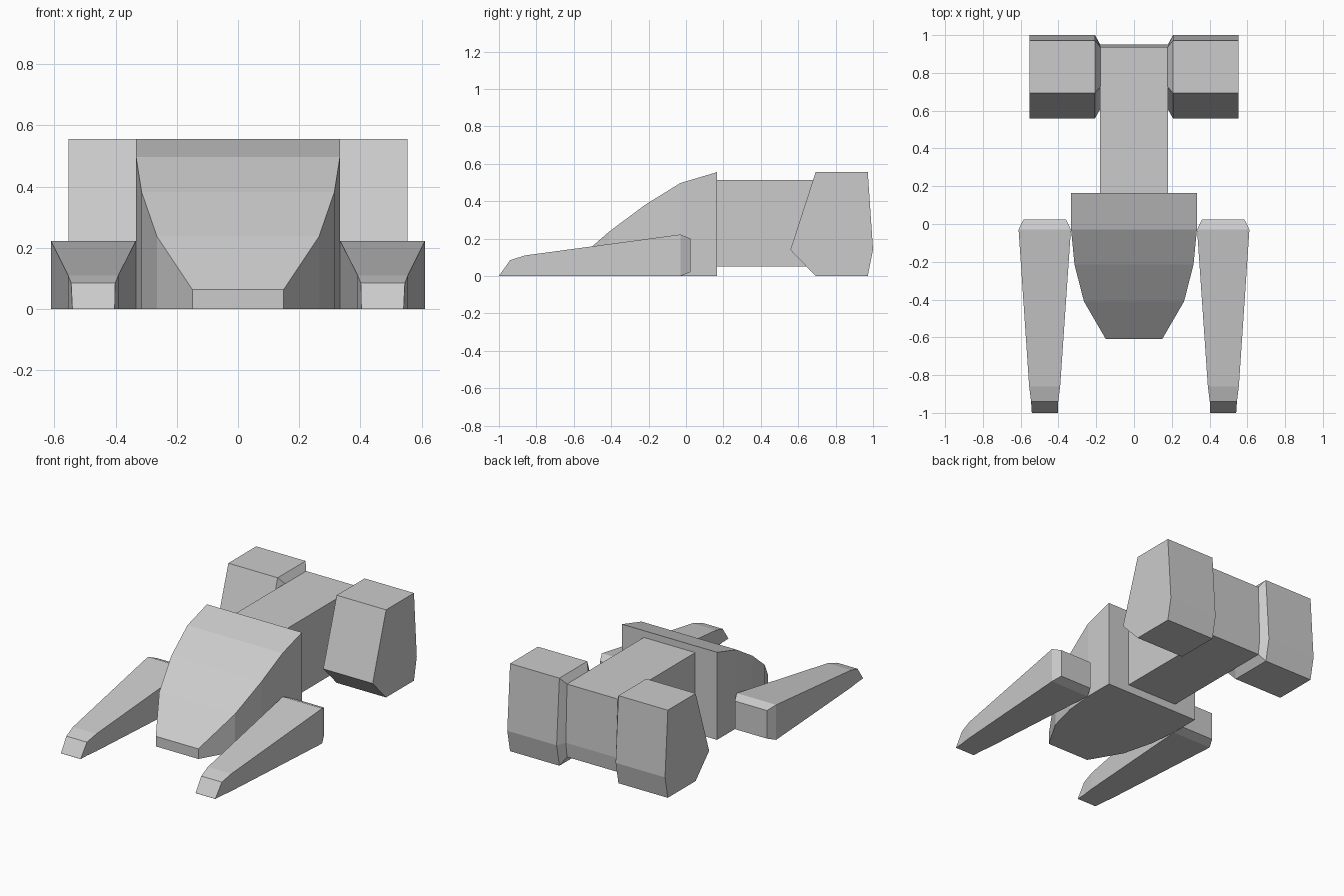
import bpy, bmesh

if "Cube" in bpy.data.objects:
    bpy.data.objects.remove(bpy.data.objects["Cube"])


def loft(name, rings, mirror=False):
    """Skin matching closed rings of points, cap both ends, optionally mirror over x."""
    bm = bmesh.new()
    loops = [[bm.verts.new(p) for p in ring] for ring in rings]
    for a, b in zip(loops, loops[1:]):
        for i in range(len(a)):
            j = (i + 1) % len(a)
            bm.faces.new((a[i], a[j], b[j], b[i]))
    bm.faces.new(loops[0])
    bm.faces.new(loops[-1])
    bmesh.ops.remove_doubles(bm, verts=bm.verts, dist=0.0005)
    bmesh.ops.recalc_face_normals(bm, faces=bm.faces)
    mesh = bpy.data.meshes.new(name)
    bm.to_mesh(mesh)
    bm.free()
    obj = bpy.data.objects.new(name, mesh)
    bpy.context.collection.objects.link(obj)
    if mirror:
        obj.modifiers.new("Mirror", "MIRROR").use_mirror_merge = False
    return obj


def box_ring(y, x0, x1, z0, z1):
    return [(x0, y, z0), (x1, y, z0), (x1, y, z1), (x0, y, z1)]


def side_ring(x, profile):
    return [(x, y, z) for y, z in profile]


# Cockpit: rectangular sections (y, half width, height) tapering to the nose
cockpit = [(0.165, 0.333, 0.555), (-0.03, 0.333, 0.497), (-0.215, 0.315, 0.383),
           (-0.41, 0.265, 0.238), (-0.61, 0.149, 0.064)]
loft("cockpit", [box_ring(y, -w, w, 0, h) for y, w, h in cockpit])

# Rear hull: side profile extruded across x
hull = [(0.16, 0.05), (0.16, 0.512), (0.937, 0.512), (0.949, 0.145), (0.937, 0.05)]
loft("rear_hull", [side_ring(x, hull) for x in (-0.18, 0.18)])

# Engine pods: six-sided profile with a chamfered inner end
pod = [(0.693, 0), (0.558, 0.14), (0.693, 0.555), (0.972, 0.555), (1.0, 0.14), (0.972, 0)]
pod_inner = [(0.722, 0.05), (0.61, 0.145), (0.727, 0.512), (0.937, 0.512),
             (0.949, 0.145), (0.937, 0.05)]
loft("engine_pod", [side_ring(0.178, pod_inner), side_ring(0.207, pod),
                    side_ring(0.553, pod)], mirror=True)

# Front prongs: tapering sections (y, inner x, outer x, bottom, top)
prong = [(0.025, 0.36, 0.585, 0.022, 0.2), (-0.03, 0.334, 0.611, 0, 0.222),
         (-0.86, 0.391, 0.555, 0, 0.11), (-0.94, 0.401, 0.545, 0, 0.085),
         (-1.0, 0.403, 0.541, 0, 0)]
loft("front_prong", [box_ring(*s) for s in prong[:-1]] +
     [box_ring(-1.0, 0.403, 0.541, 0, 0.001)], mirror=True)
